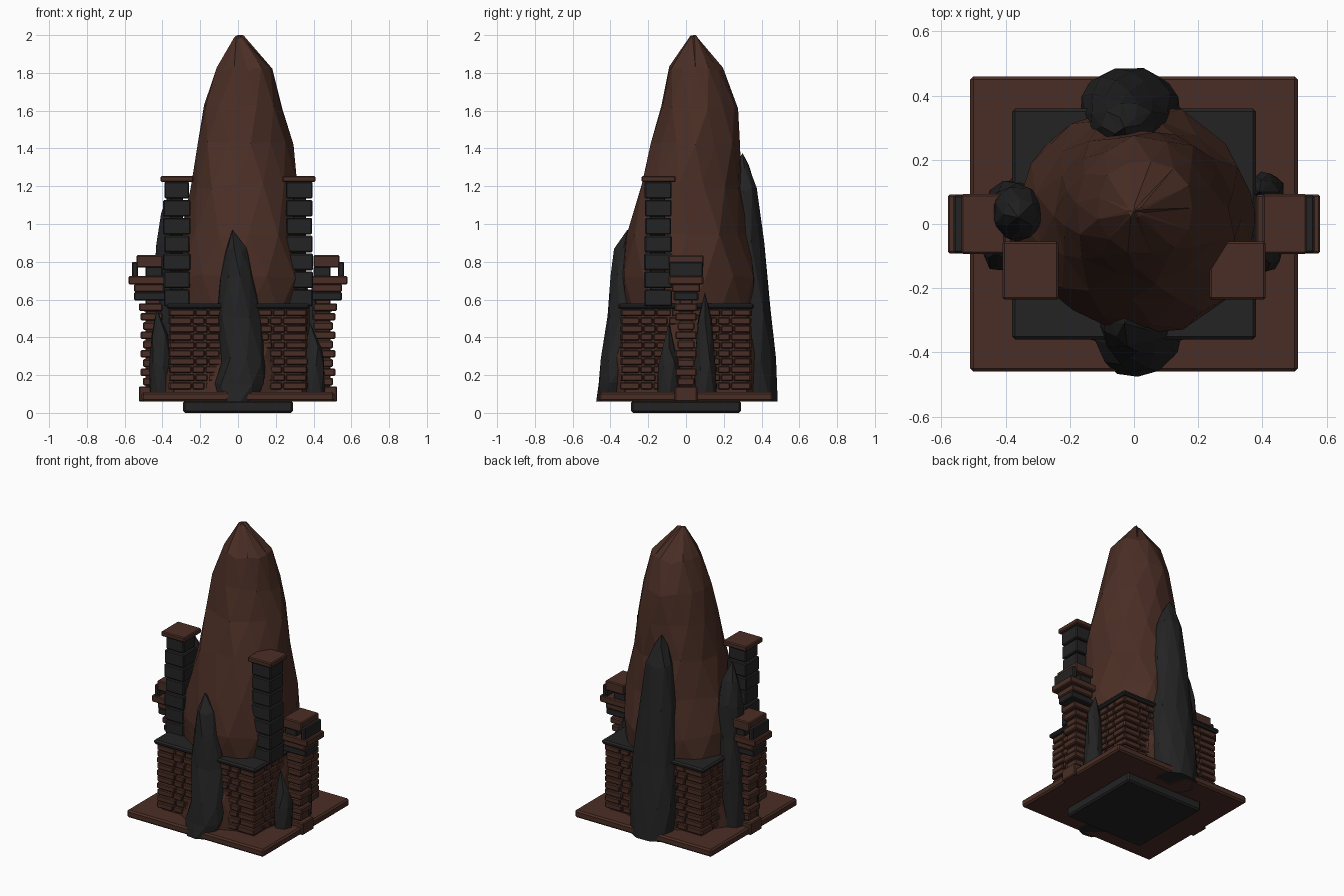
import bpy, bmesh, random
from math import sin, cos, pi

random.seed(4)
cube = bpy.data.objects.get("Cube")
if cube:
    bpy.data.objects.remove(cube)


def material(name, rgb):
    m = bpy.data.materials.new(name)
    m.use_nodes = True
    m.diffuse_color = (*rgb, 1)
    bsdf = m.node_tree.nodes["Principled BSDF"]
    bsdf.inputs["Base Color"].default_value = (*rgb, 1)
    bsdf.inputs["Roughness"].default_value = 0.9
    return m


BROWN = material("earth_brown", (0.068, 0.027, 0.018))
DARK = material("charcoal", (0.017, 0.017, 0.017))


def finish(name, bm, mat):
    bmesh.ops.recalc_face_normals(bm, faces=bm.faces)
    mesh = bpy.data.meshes.new(name)
    bm.to_mesh(mesh)
    bm.free()
    mesh.materials.append(mat)
    obj = bpy.data.objects.new(name, mesh)
    bpy.context.collection.objects.link(obj)
    return obj


def boxes(name, spans, mat, bevel=0.006):
    """Boxes given as (x0, x1, y0, y1, z0, z1), softened by a bevel."""
    bm = bmesh.new()
    for x0, x1, y0, y1, z0, z1 in spans:
        for v in bmesh.ops.create_cube(bm, size=1)["verts"]:
            v.co.x = x0 if v.co.x < 0 else x1
            v.co.y = y0 if v.co.y < 0 else y1
            v.co.z = z0 if v.co.z < 0 else z1
    obj = finish(name, bm, mat)
    mod = obj.modifiers.new("soft_edges", "BEVEL")
    mod.width = bevel
    mod.segments = 1
    return obj


def rock(name, rings, peak, sides, mat, rough=0.06):
    """Faceted rock lofted through rings of (z, x0, x1, y0, y1) to a peak."""
    bm = bmesh.new()
    loops = []
    for k, (z, x0, x1, y0, y1) in enumerate(rings):
        loop = []
        for i in range(sides):
            a = 2 * pi * (i + 0.5 * (k % 2)) / sides
            r = 1 + random.uniform(-rough, rough * 0.7)
            dz = random.uniform(-0.25, 0.25) * rough if 0 < k else 0
            loop.append(bm.verts.new(((x0 + x1) / 2 + (x1 - x0) / 2 * r * cos(a),
                                      (y0 + y1) / 2 + (y1 - y0) / 2 * r * sin(a), z + dz)))
        loops.append(loop)
    bm.faces.new(loops[0])
    for k, (low, high) in enumerate(zip(loops, loops[1:])):
        for i in range(sides):
            j = (i + 1) % sides
            if k % 2 == 0:
                bm.faces.new((low[i], low[j], high[i]))
                bm.faces.new((low[j], high[j], high[i]))
            else:
                bm.faces.new((low[i], low[j], high[j]))
                bm.faces.new((low[i], high[j], high[i]))
    tip = bm.verts.new(peak)
    for i in range(sides):
        bm.faces.new((loops[-1][i], loops[-1][(i + 1) % sides], tip))
    return finish(name, bm, mat)


# Foundation and ground slab
boxes("foundation", [(-.29, .29, -.29, .29, 0, .065)], DARK, 0.01)
boxes("ground_slab", [(-.51, .51, -.46, .46, .06, .11)], BROWN, 0.01)

# Central mountain
rock("mountain", [
    (.10, -.41, .41, -.40, .40),
    (.30, -.39, .39, -.38, .38),
    (.53, -.36, .37, -.33, .37),
    (.72, -.36, .39, -.34, .38),
    (.95, -.32, .35, -.32, .35),
    (1.20, -.26, .32, -.25, .30),
    (1.42, -.22, .29, -.18, .28),
    (1.62, -.19, .24, -.14, .27),
    (1.82, -.12, .19, -.10, .20),
    (1.99, -.02, .03, .02, .06)], (0, .04, 2.0), 13, BROWN)

# Dark rock spires
rock("front_spire", [
    (.06, -.10, .09, -.48, -.28),
    (.16, -.12, .14, -.47, -.25),
    (.28, -.10, .15, -.45, -.22),
    (.50, -.11, .12, -.42, -.20),
    (.72, -.10, .09, -.40, -.20),
    (.86, -.07, .05, -.38, -.23)], (-.03, -.31, .97), 9, DARK)
rock("back_spire", [
    (.06, -.16, .13, .26, .49),
    (.28, -.17, .15, .24, .48),
    (.55, -.16, .14, .24, .45),
    (.90, -.14, .11, .22, .41),
    (1.18, -.10, .07, .23, .38),
    (1.30, -.06, .02, .25, .34)], (-.03, .30, 1.375), 10, DARK)
rock("right_spire", [
    (.10, -.47, -.31, -.05, .13),
    (.40, -.46, -.29, -.04, .14),
    (.70, -.45, -.28, -.06, .13),
    (.90, -.44, -.27, -.05, .12),
    (1.05, -.41, -.30, -.02, .08)], (-.36, .02, 1.18), 8, DARK)


def small_spire(name, x, y, top):
    rock(name, [(.10, x - .06, x + .06, y - .06, y + .06),
                (.25, x - .06, x + .06, y - .06, y + .06),
                (top - .15, x - .05, x + .04, y - .04, y + .04)],
         (x - .02, y, top), 7, DARK, 0.1)


small_spire("left_front_boulder", .40, -.09, .48)
small_spire("left_back_boulder", .41, .10, .64)
small_spire("right_front_boulder", -.41, -.09, .55)

# Brick walls under a flat roof
boxes("wall_core", [(-.345, .345, -.325, .325, .10, .56)], BROWN)
ROWS, PITCH = 10, 0.043


def wall_bricks(half, depth):
    """Rows of bricks as (start, end, near, far, z0, z1) along one wall."""
    cuts = [-half, -.24, -.17, -.09, .09, .17, .24, half]
    for r in range(ROWS):
        z = .125 + r * PITCH
        shift = .012 if r % 2 else -.004
        edges = [c if abs(c) == half else c + shift for c in cuts]
        for a, b in zip(edges, edges[1:]):
            out = depth - random.uniform(0, .008)
            yield a + .003, b - .003, out - .05, out, z, z + PITCH - .007


for side, s in (("front", -1), ("back", 1)):
    boxes(side + "_wall_bricks", [(a, b, *sorted((s * n, s * f)), z0, z1)
          for a, b, n, f, z0, z1 in wall_bricks(.365, .35)], BROWN, 0.005)
for side, s in (("right", -1), ("left", 1)):
    boxes(side + "_wall_bricks", [(*sorted((s * n, s * f)), a, b, z0, z1)
          for a, b, n, f, z0, z1 in wall_bricks(.345, .37)], BROWN, 0.005)
boxes("flat_roof", [(-.38, .38, -.36, .36, .55, .58)], DARK, 0.01)


def mirrored(s, spans):
    return [(*sorted((s * x0, s * x1)), *rest) for x0, x1, *rest in spans]


def centred(x0, x1, w, z0, z1):
    return x0, x1, -w, w, z0, z1


for side, s in (("right", -1), ("left", 1)):
    # Stacked lookout tower
    courses = [centred(.40, .525, .06, .06, .14), centred(.41, .49, .035, .10, .62)]
    for i in range(9):
        wide = .012 * (i % 2)
        z = .145 + i * .049
        courses.append(centred(.40, .503 + wide, .045 + wide, z, z + .041))
    courses.append(centred(.40, .525, .06, .54, .58))
    boxes(side + "_tower_shaft", mirrored(s, courses), BROWN)
    boxes(side + "_tower_collar", mirrored(s, [centred(.38, .55, .065, .595, .64)]), DARK)
    boxes(side + "_tower_platform", mirrored(s, [
        centred(.39, .55, .075, .64, .682), centred(.38, .58, .092, .68, .725)]), BROWN)
    boxes(side + "_tower_parapet", mirrored(s, [
        centred(.40, .49, .075, .72, .775), centred(.53, .562, .09, .72, .80)]), DARK)
    boxes(side + "_tower_cap", mirrored(s, [centred(.40, .538, .093, .77, .835)]), BROWN)

    # Chimney of stacked blocks
    blocks = [(.29, .36, -.19, -.11, .57, 1.23)]
    for i in range(7):
        w = random.uniform(-.005, .005)
        z = .565 + i * .095
        blocks.append((.255 - w, .393 + w, -.217 - w, -.077 + w, z, z + .088))
    boxes(side + "_chimney", mirrored(s, blocks), DARK)
    boxes(side + "_chimney_cap", mirrored(s, [(.235, .41, -.235, -.055, 1.222, 1.255)]), BROWN)
